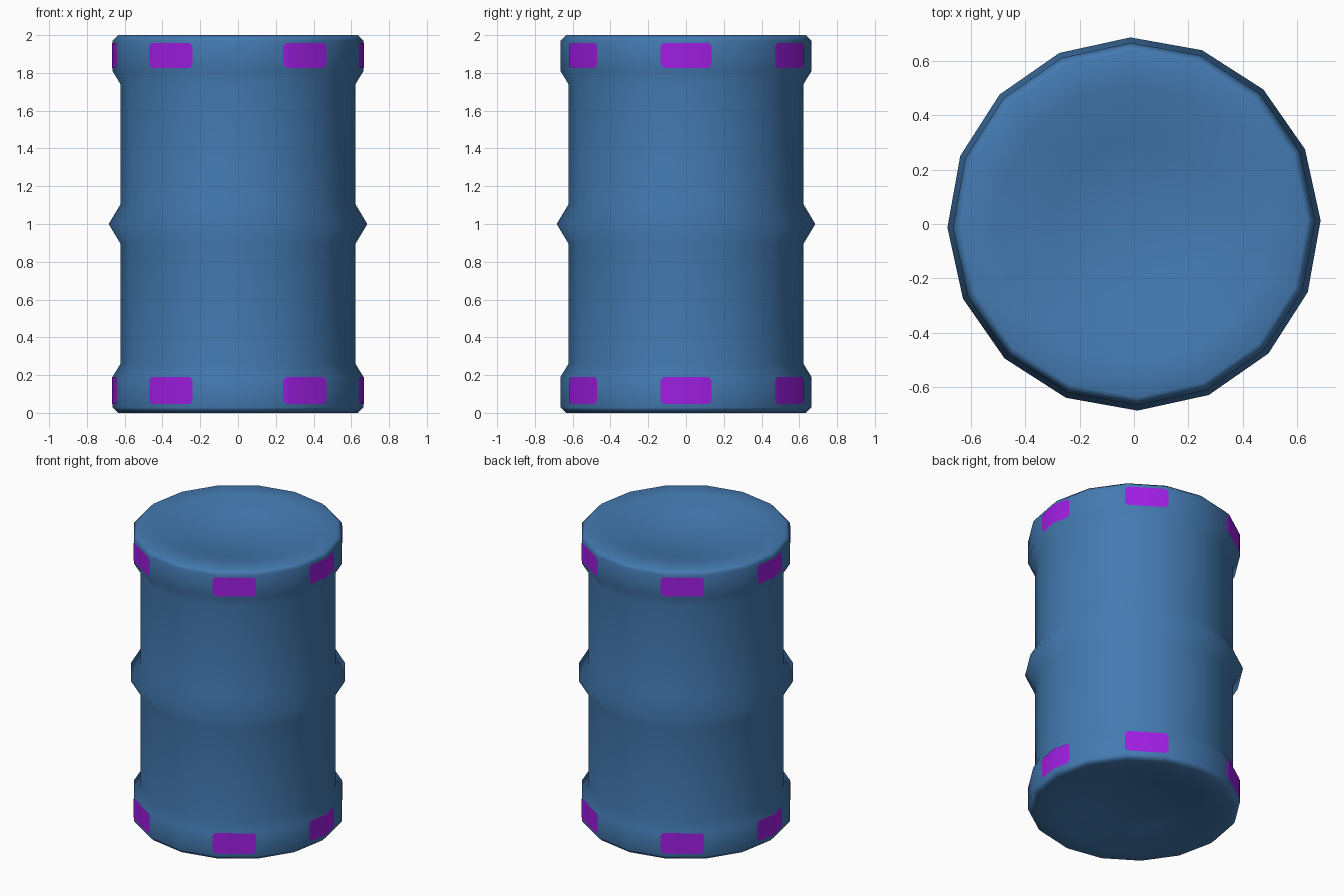
import bpy, bmesh
from math import cos, sin, radians, pi

cube = bpy.data.objects.get("Cube")
if cube:
    bpy.data.objects.remove(cube, do_unlink=True)

SIDES = 16
STEP = 2 * pi / SIDES
TURN = radians(1.1)


def material(name, colour):
    mat = bpy.data.materials.new(name)
    mat.use_nodes = True
    mat.diffuse_color = (*colour, 1)
    bsdf = mat.node_tree.nodes["Principled BSDF"]
    bsdf.inputs["Base Color"].default_value = (*colour, 1)
    bsdf.inputs["Roughness"].default_value = 0.7
    return mat


def make_object(name, bm, mat):
    for face in bm.faces:
        face.smooth = True
    mesh = bpy.data.meshes.new(name)
    bm.to_mesh(mesh)
    bm.free()
    mesh.materials.append(mat)
    obj = bpy.data.objects.new(name, mesh)
    bpy.context.collection.objects.link(obj)
    return obj


def side_radius(angle, radius):
    """Distance from the axis to the flat side of the barrel at an angle."""
    return radius * cos(STEP / 2) / cos((angle - TURN) % STEP - STEP / 2)


blue = material("barrel blue", (0.057, 0.195, 0.44))
purple = material("marker purple", (0.345, 0.013, 0.76))

# Barrel: upper half profile (radius, height above the middle), mirrored downwards
RIM = 0.665
upper = [(0.685, 0), (0.622, 0.105), (0.622, 0.74), (RIM, 0.81), (RIM, 0.97),
         (0.635, 1), (0.51, 1), (0.30, 0.945)]
DISH = 0.92
profile = [(r, 1 - h) for r, h in reversed(upper[1:])] + [(r, 1 + h) for r, h in upper]

bm = bmesh.new()
rings = []
for r, z in profile:
    rings.append([bm.verts.new((r * cos(TURN + i * STEP), r * sin(TURN + i * STEP), z))
                  for i in range(SIDES)])
for low, high in zip(rings, rings[1:]):
    for i in range(SIDES):
        j = (i + 1) % SIDES
        bm.faces.new((low[i], low[j], high[j], high[i]))

# Shallow dishes in both ends, closed at a centre point
for ring, z in ((rings[0], 1 - DISH), (rings[-1], 1 + DISH)):
    centre = bm.verts.new((0, 0, z))
    for i in range(SIDES):
        bm.faces.new((ring[i], ring[(i + 1) % SIDES], centre))
bmesh.ops.recalc_face_normals(bm, faces=bm.faces)
barrel = make_object("barrel_body", bm, blue)
barrel.modifiers.new("even_shading", 'WEIGHTED_NORMAL')


# Markers: thin round-cornered sheets wrapped around the rims
def marker(name, centre, z, half_height):
    half, inner = radians(11.9), radians(10.4)
    corners = [TURN + i * STEP for i in range(-SIDES, SIDES + 1)]
    angles = [centre - half, centre - inner, centre + inner, centre + half]
    angles += [a for a in corners if abs(a - centre) < inner]
    bm = bmesh.new()
    columns = []
    for a in sorted(angles):
        h = half_height if abs(a - centre) < inner + 0.001 else half_height - 0.018
        r = side_radius(a, RIM) + 0.0025
        columns.append([bm.verts.new((r * cos(a), r * sin(a), z + s * h)) for s in (-1, 1)])
    for left, right in zip(columns, columns[1:]):
        bm.faces.new((left[0], right[0], right[1], left[1]))
    make_object(name, bm, purple)


for rim, z, half_height in (("bottom", 0.119, 0.071), ("top", 1.893, 0.066)):
    for n, degrees in enumerate((0, 57, 123, 180, 237, 303)):
        marker(f"{rim}_rim_marker_{n + 1}", radians(degrees), z, half_height)
